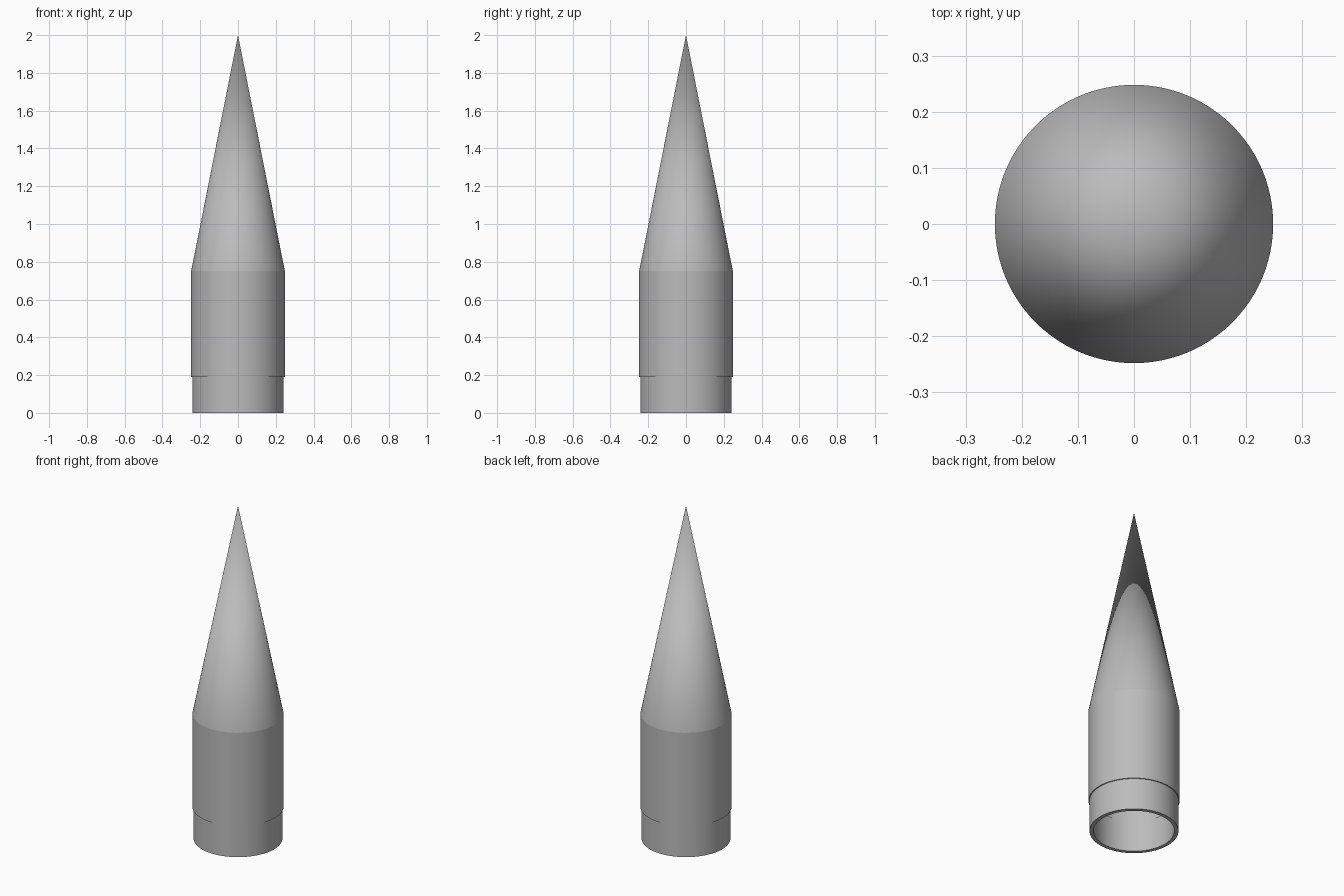
import bpy
import bmesh
import math

cube = bpy.data.objects.get("Cube")
if cube:
    bpy.data.objects.remove(cube, do_unlink=True)

SEGMENTS = 96

grey = bpy.data.materials.new("plain_grey")
grey.use_nodes = True
colour = (0.5, 0.5, 0.5, 1)
grey.diffuse_color = colour
grey.node_tree.nodes["Principled BSDF"].inputs["Base Color"].default_value = colour


def lathe(name, profile):
    """Spin a closed (radius, height) profile around the z axis."""
    bm = bmesh.new()
    verts = [bm.verts.new((r, 0, z)) for r, z in profile]
    edges = [bm.edges.new((a, b)) for a, b in zip(verts, verts[1:])]
    bmesh.ops.spin(bm, geom=verts + edges, axis=(0, 0, 1), cent=(0, 0, 0),
                   angle=math.tau, steps=SEGMENTS, use_duplicate=False)
    bmesh.ops.remove_doubles(bm, verts=bm.verts, dist=0.00001)
    bmesh.ops.recalc_face_normals(bm, faces=bm.faces)
    mesh = bpy.data.meshes.new(name)
    bm.to_mesh(mesh)
    bm.free()
    mesh.materials.append(grey)
    obj = bpy.data.objects.new(name, mesh)
    bpy.context.collection.objects.link(obj)
    bpy.ops.object.select_all(action="DESELECT")
    bpy.context.view_layer.objects.active = obj
    obj.select_set(True)
    bpy.ops.object.shade_smooth_by_angle(angle=math.radians(10))
    return obj


# One hollow shell: narrow open collar, straight body, pointed cone
OUTER, COLLAR, BORE, CAVITY = 0.248, 0.242, 0.22, 0.226
STEP, SHOULDER, TIP = 0.19, 0.75, 2.0
lathe("hollow_nose_cone", [
    (0, TIP),
    (OUTER, SHOULDER),
    (OUTER, STEP),
    (COLLAR, STEP),
    (COLLAR, 0),
    (BORE, 0),
    (BORE, STEP),
    (CAVITY, STEP),
    (CAVITY, SHOULDER),
    (0, TIP - 0.11),
])
